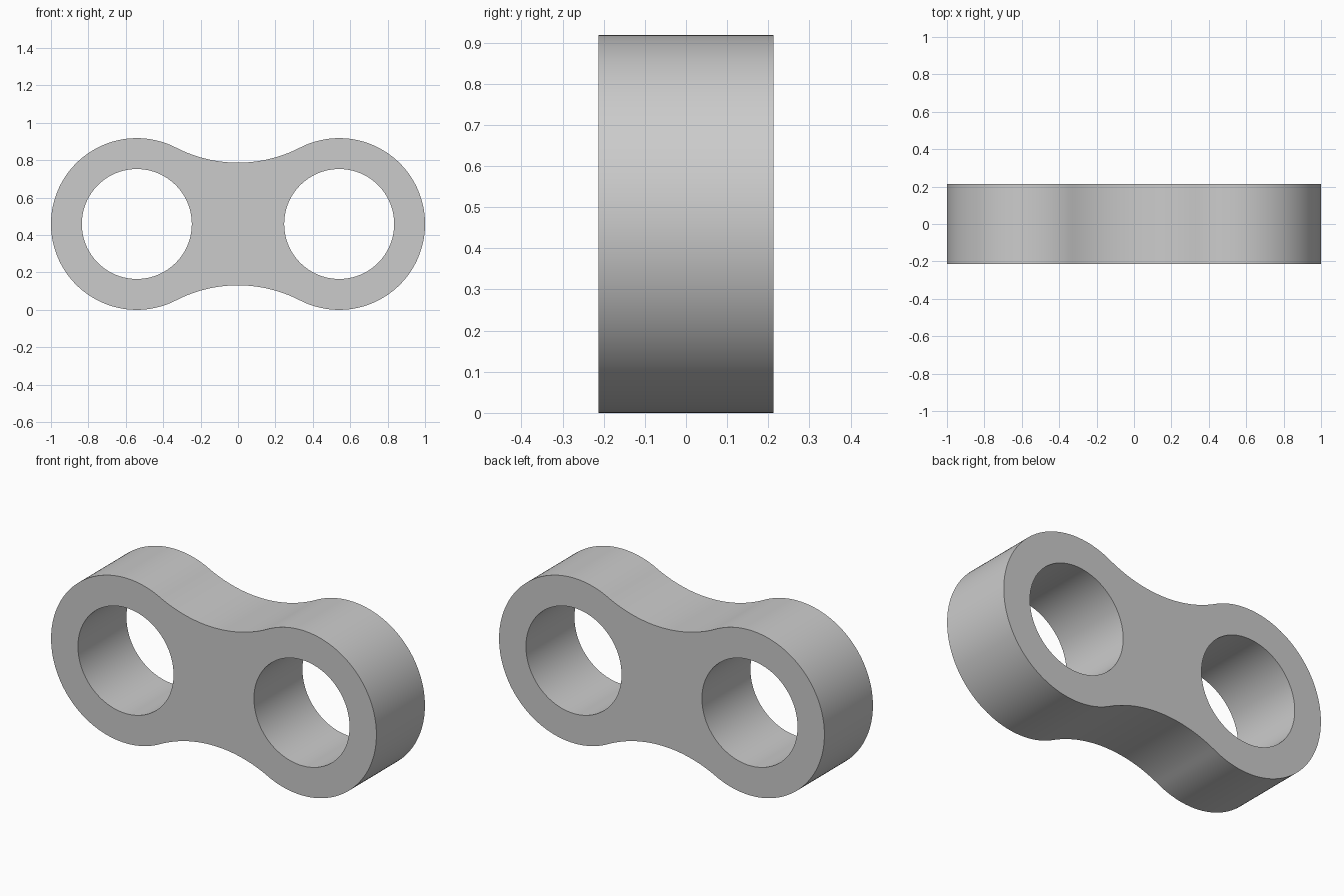
import bpy
import bmesh
from math import atan2, cos, sin, pi, radians, hypot
from mathutils import Vector

cube = bpy.data.objects.get("Cube")
if cube:
    bpy.data.objects.remove(cube, do_unlink=True)

LOBE_R = 0.459      # outer radius of each end, also the centre height
LOBE_X = 1 - LOBE_R
HOLE_R = 0.294
WAIST = 0.328       # half height at the middle
HALF_DEPTH = 0.213

# Radius of the waist arc that runs tangent into both round ends
WAIST_R = (LOBE_X**2 + WAIST**2 - LOBE_R**2) / (2 * (LOBE_R - WAIST))
WAIST_Z = WAIST + WAIST_R


def arc(cx, cz, r, start, end, steps):
    """Points along an arc, leaving out the last one."""
    angles = (start + (end - start) * i / steps for i in range(steps))
    return [(cx + r * cos(a), cz + r * sin(a)) for a in angles]


def add_loop(bm, points):
    verts = [bm.verts.new((x, -HALF_DEPTH, z + LOBE_R)) for x, z in points]
    return [bm.edges.new((v, verts[i - 1])) for i, v in enumerate(verts)]


# Outline: right end, upper waist, left end, lower waist
t = atan2(WAIST_Z, -LOBE_X)     # direction of the tangent point on an end
w = t - pi                      # same point seen from the waist arc centre
outline = arc(LOBE_X, 0, LOBE_R, -t, t, 96)
outline += arc(0, WAIST_Z, WAIST_R, w, -pi - w, 40)
outline += arc(-LOBE_X, 0, LOBE_R, pi - t, pi + t, 96)
outline += arc(0, -WAIST_Z, WAIST_R, pi + w, -w, 40)

# Fill the face around both holes and extrude it to the full depth
bm = bmesh.new()
edges = add_loop(bm, outline)
for side in (-1, 1):
    edges += add_loop(bm, arc(side * LOBE_X, 0, HOLE_R, 0, 2 * pi, 96))
bmesh.ops.triangle_fill(bm, use_beauty=True, edges=edges, normal=Vector((0, -1, 0)))
result = bmesh.ops.extrude_face_region(bm, geom=bm.faces[:], use_keep_orig=True)
moved = [g for g in result["geom"] if isinstance(g, bmesh.types.BMVert)]
bmesh.ops.translate(bm, verts=moved, vec=(0, 2 * HALF_DEPTH, 0))
bmesh.ops.recalc_face_normals(bm, faces=bm.faces[:])

mesh = bpy.data.meshes.new("link_plate")
bm.to_mesh(mesh)
bm.free()
link = bpy.data.objects.new("link_plate", mesh)
bpy.context.collection.objects.link(link)

# Plain grey material
grey = bpy.data.materials.new("plain_grey")
grey.use_nodes = True
colour = (0.6, 0.6, 0.6, 1)
grey.diffuse_color = colour
grey.node_tree.nodes["Principled BSDF"].inputs["Base Color"].default_value = colour
mesh.materials.append(grey)

# Smooth walls with sharp rims
bpy.ops.object.select_all(action="DESELECT")
link.select_set(True)
bpy.context.view_layer.objects.active = link
bpy.ops.object.shade_smooth_by_angle(angle=radians(30))
